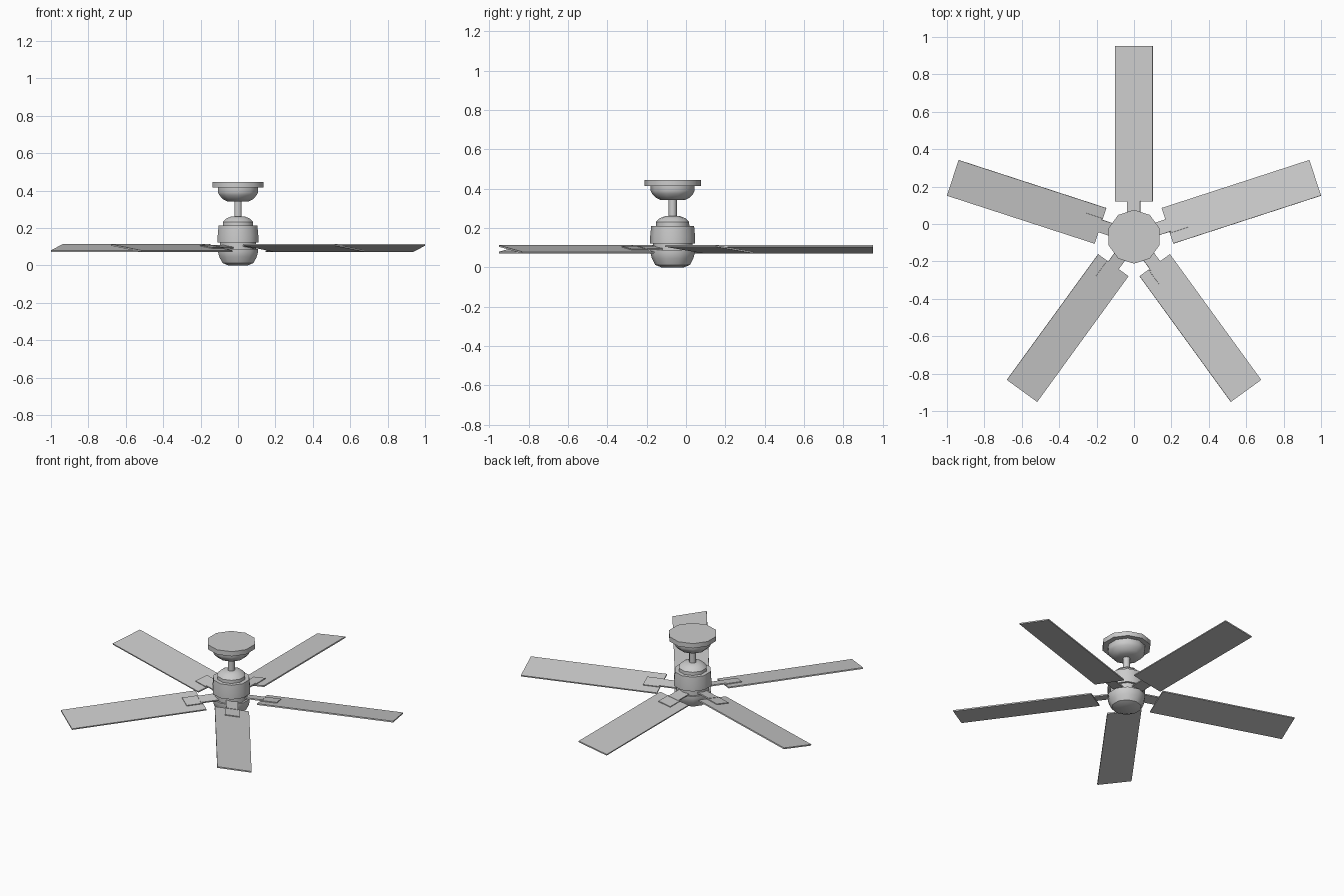
import bpy, bmesh, math
from mathutils import Matrix

if "Cube" in bpy.data.objects:
    bpy.data.objects.remove(bpy.data.objects["Cube"])

CY = -0.068          # hub centre, so that the five blades are centred on the origin
SIDES = 10
PITCH = math.radians(-9.4)
BLADE_Z = 0.0925

grey = bpy.data.materials.new("plain grey")
grey.diffuse_color = (0.6, 0.6, 0.6, 1)
grey.use_nodes = True
grey.node_tree.nodes["Principled BSDF"].inputs["Base Color"].default_value = grey.diffuse_color


def finish(name, bm, smooth):
    bmesh.ops.recalc_face_normals(bm, faces=bm.faces)
    me = bpy.data.meshes.new(name)
    bm.to_mesh(me)
    bm.free()
    me.materials.append(grey)
    ob = bpy.data.objects.new(name, me)
    bpy.context.collection.objects.link(ob)
    if smooth:
        bpy.ops.object.select_all(action='DESELECT')
        ob.select_set(True)
        bpy.context.view_layer.objects.active = ob
        bpy.ops.object.shade_smooth_by_angle(angle=math.radians(40))
    return ob


def lathe(name, profile, sides=SIDES):
    """Turned part: profile is (radius, height) from bottom to top, capped."""
    bm = bmesh.new()
    rings = []
    for r, z in profile:
        rings.append([bm.verts.new((r * math.cos(a), CY + r * math.sin(a), z))
                      for a in (math.pi / 2 + 2 * math.pi * i / sides
                                for i in range(sides))])
    for lo, hi in zip(rings, rings[1:]):
        for i in range(sides):
            j = (i + 1) % sides
            bm.faces.new((lo[i], lo[j], hi[j], hi[i]))
    bm.faces.new(rings[0])
    bm.faces.new(rings[-1])
    return finish(name, bm, True)


def add_box(bm, x0, x1, width, z0, z1, y=0.0):
    """Box along the radial x direction."""
    m = (Matrix.Translation(((x0 + x1) / 2, y, (z0 + z1) / 2))
         @ Matrix.Diagonal((x1 - x0, width, z1 - z0, 1)))
    bmesh.ops.create_cube(bm, size=1, matrix=m)


# Ceiling mount, rod and motor
lathe("ceiling_plate", [(0.144, 0.415), (0.144, 0.445)])
lathe("canopy_bowl", [(0.06, 0.342), (0.085, 0.354), (0.105, 0.375),
                      (0.112, 0.39), (0.112, 0.416)])
lathe("down_rod", [(0.021, 0.24), (0.021, 0.345)])
lathe("motor_cap", [(0.085, 0.205), (0.084, 0.232), (0.066, 0.25), (0.036, 0.262)])
lathe("motor_housing", [(0.114, 0.122), (0.114, 0.16), (0.109, 0.212)])
lathe("motor_core", [(0.1, 0.08), (0.1, 0.125)])
lathe("bottom_bowl", [(0.056, 0.0), (0.088, 0.013), (0.105, 0.045),
                      (0.112, 0.07), (0.112, 0.088)])

# Five pitched blades with their brackets
for k in range(5):
    place = (Matrix.Translation((0, CY, BLADE_Z))
             @ Matrix.Rotation(math.radians(90 + 72 * k), 4, 'Z')
             @ Matrix.Rotation(PITCH, 4, 'X'))

    bm = bmesh.new()
    add_box(bm, 0.188, 1.019, 0.2 / math.cos(PITCH), -0.004, 0.004)
    bm.transform(place)
    finish(f"blade_{k + 1}", bm, False)

    bm = bmesh.new()
    add_box(bm, 0.09, 0.2, 0.07, 0.003, 0.011)        # arm
    add_box(bm, 0.19, 0.29, 0.085, 0.003, 0.009)      # mounting plate
    bm.transform(place)
    finish(f"blade_bracket_{k + 1}", bm, False)
